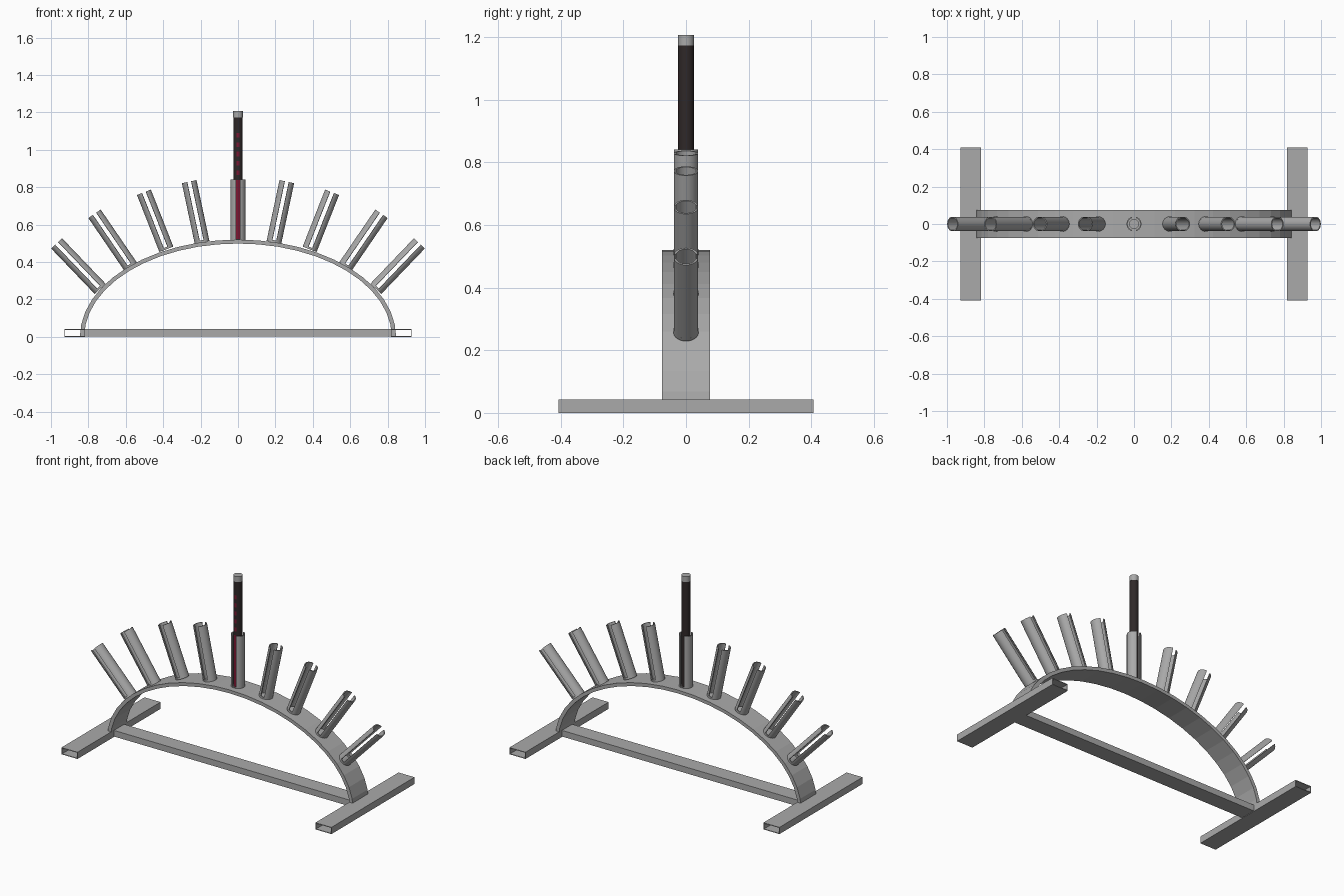
import bpy, bmesh, math
from mathutils import Matrix, Vector

if "Cube" in bpy.data.objects:
    bpy.data.objects.remove(bpy.data.objects["Cube"])


def mat(name, rgb):
    m = bpy.data.materials.new(name)
    m.diffuse_color = (*rgb, 1)
    m.use_nodes = True
    m.node_tree.nodes["Principled BSDF"].inputs["Base Color"].default_value = m.diffuse_color
    return m


STEEL = mat("grey steel", (0.40, 0.40, 0.40))
DARK = mat("dark wrap", (0.028, 0.021, 0.021))
RED = mat("dark red", (0.20, 0.008, 0.03))


def make(name, bm, mats, smooth=False):
    bmesh.ops.recalc_face_normals(bm, faces=bm.faces[:])
    me = bpy.data.meshes.new(name)
    bm.to_mesh(me)
    bm.free()
    for m in mats:
        me.materials.append(m)
    ob = bpy.data.objects.new(name, me)
    bpy.context.collection.objects.link(ob)
    if smooth:
        bpy.ops.object.select_all(action='DESELECT')
        ob.select_set(True)
        bpy.context.view_layer.objects.active = ob
        bpy.ops.object.shade_smooth_by_angle(angle=math.radians(30))
    return ob


def strip(bm, rows, closed=False):
    """Skin a list of closed point loops; cap the ends or join last to first."""
    vs = [[bm.verts.new(p) for p in r] for r in rows]
    n = len(vs[0])
    for i in range(len(vs) if closed else len(vs) - 1):
        a, b = vs[i], vs[(i + 1) % len(vs)]
        for j in range(n):
            k = (j + 1) % n
            bm.faces.new((a[j], a[k], b[k], b[j]))
    if not closed:
        bm.faces.new(vs[0])
        bm.faces.new(vs[-1])


def box_tube(name, width, height, length, wall, matrix):
    """Open-ended rectangular tube running along y, resting on z = 0."""
    bm = bmesh.new()

    def loop(w, y, t):
        return [(-w, y, t), (w, y, t), (w, y, height - t), (-w, y, height - t)]
    w, h = width / 2, length / 2
    strip(bm, [loop(w, -h, 0), loop(w, h, 0),
               loop(w - wall, h, wall), loop(w - wall, -h, wall)], closed=True)
    bm.transform(matrix)
    return make(name, bm, [STEEL])


# Feet and cross bar
for side, s in (("left", -1), ("right", 1)):
    box_tube(side + "_foot", 0.11, 0.042, 0.816, 0.004,
             Matrix.Translation((s * 0.873, 0, 0)))
box_tube("cross_bar", 0.10, 0.038, 1.64, 0.004,
         Matrix.Translation((0, 0, 0.003)) @ Matrix.Rotation(math.pi / 2, 4, 'Z'))

# Arched flat band
bm = bmesh.new()
rows = []
SEG = 24
for i in range(SEG + 1):
    a = math.pi * i / SEG
    c, s = math.cos(a), math.sin(a)
    o = (0.845 * c, max(0.52 * s, 0.006))
    n = (0.822 * c, max(0.499 * s, 0.006))
    rows.append([(o[0], -0.076, o[1]), (o[0], 0.076, o[1]),
                 (n[0], 0.076, n[1]), (n[0], -0.076, n[1])])
strip(bm, rows)
make("arch_band", bm, [STEEL])


# Slotted holder tubes: a short base ring and two half shells
def holder(name, base, top):
    base, top = Vector((base[0], 0, base[1])), Vector((top[0], 0, top[1]))
    d = top - base
    length = d.length
    R, r, ring, n = 0.04, 0.034, 0.012, 14
    gap = math.asin(0.012 / R)
    bm = bmesh.new()

    def section(a, z0, z1):
        c, s = math.cos(a), math.sin(a)
        return [(R * c, R * s, z0), (R * c, R * s, z1),
                (r * c, r * s, z1), (r * c, r * s, z0)]
    strip(bm, [section(2 * math.pi * i / 32, 0, ring) for i in range(32)], closed=True)
    for start in (-math.pi / 2, math.pi / 2):
        strip(bm, [section(start + gap + (math.pi - 2 * gap) * i / n, ring, length)
                   for i in range(n + 1)])
    bm.transform(Matrix.Translation(base) @ Matrix.Rotation(math.atan2(d.x, d.z), 4, 'Y'))
    make(name, bm, [STEEL], True)


holder("holder_centre", (0, 0.512), (0, 0.842))
spots = [((0.192, 0.505), (0.261, 0.830)), ((0.383, 0.468), (0.503, 0.773)),
         ((0.575, 0.377), (0.767, 0.658)), ((0.737, 0.257), (0.970, 0.500))]
for i, (b, t) in enumerate(spots, 1):
    holder(f"holder_right_{i}", b, t)
    holder(f"holder_left_{i}", (-b[0], b[1]), (-t[0], t[1]))


# Upright rod with a red front stripe and broken red marks above it
def ring(r, z, n=32):
    return [(r * math.cos(2 * math.pi * (i + 0.5) / n),
             r * math.sin(2 * math.pi * (i + 0.5) / n), z) for i in range(n)]


bm = bmesh.new()
levels = [0.515, 0.84] + [0.865 + 0.025 * i for i in range(10)] + [1.175]
strip(bm, [ring(0.025, z) for z in levels])
for f in bm.faces:
    c = f.calc_center_median()
    if len(f.verts) == 4 and c.y < 0:
        low = c.z < 0.84
        mark = 0.86 < c.z < 1.095 and int((c.z - 0.865) / 0.025) % 2 == 0
        if (low and abs(c.x) < 0.013) or (mark and abs(c.x) < 0.007):
            f.material_index = 1
make("rod", bm, [DARK, RED], True)

bm = bmesh.new()
strip(bm, [ring(0.026, 1.174), ring(0.026, 1.208)])
make("rod_cap", bm, [STEEL], True)
